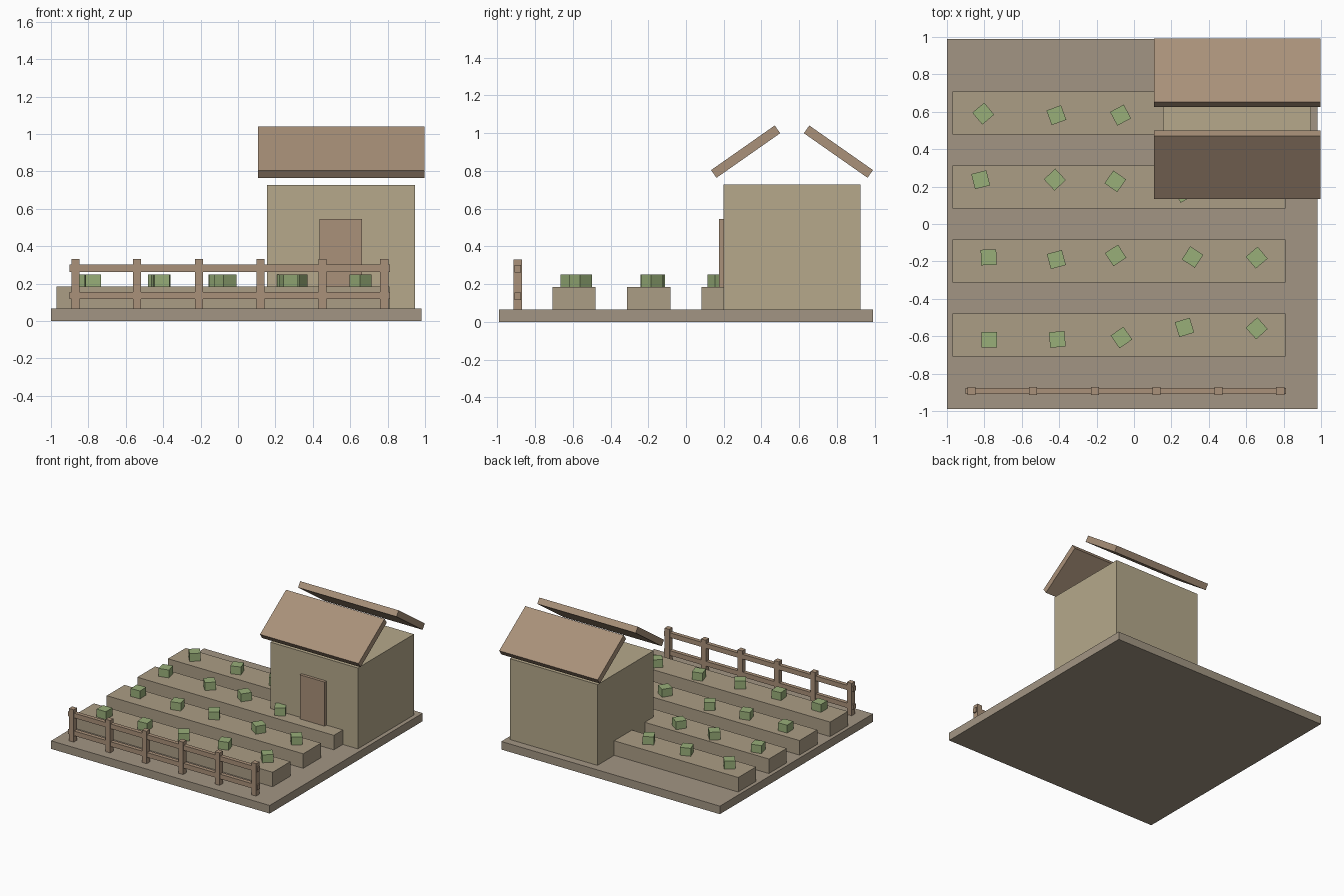
import bpy
from math import radians

if "Cube" in bpy.data.objects:
    bpy.data.objects.remove(bpy.data.objects["Cube"])


def material(name, r, g, b):
    m = bpy.data.materials.new(name)
    m.diffuse_color = (*[(c / 255) ** 2.2 for c in (r, g, b)], 1)
    m.use_nodes = True
    m.node_tree.nodes["Principled BSDF"].inputs["Base Color"].default_value = m.diffuse_color
    return m


SOIL = material("soil", 161, 148, 130)
BED = material("tilled_soil", 170, 156, 132)
WALL = material("wall", 180, 167, 138)
WOOD = material("wood", 168, 144, 121)
LEAF = material("leaf", 151, 173, 120)


def box(name, centre, size, mat, rot=(0, 0, 0)):
    bpy.ops.mesh.primitive_cube_add(size=1, location=centre,
                                    rotation=[radians(a) for a in rot])
    ob = bpy.context.object
    ob.name = name
    ob.scale = size
    bpy.ops.object.transform_apply(location=False, rotation=False, scale=True)
    ob.data.materials.append(mat)
    return ob


GROUND = 0.066
BED_TOP = 0.185

# ground slab
box("ground_slab", (-0.01, 0, GROUND / 2), (1.98, 1.98, GROUND), SOIL)

# raised planting beds
for i in range(4):
    box(f"planting_bed_{i + 1}", (-0.08, -0.594 + 0.396 * i, (GROUND + BED_TOP) / 2),
        (1.78, 0.23, BED_TOP - GROUND), BED)

# crops: x, y, turn in degrees
crops = [
    (-0.775, -0.62, 0), (-0.41, -0.617, 5), (-0.067, -0.607, 35), (0.27, -0.553, 17), (0.656, -0.558, 42),
    (-0.777, -0.178, 2), (-0.415, -0.19, 15), (-0.098, -0.168, 33), (0.313, -0.177, 57), (0.656, -0.18, 40),
    (-0.82, 0.237, 14), (-0.423, 0.237, 43), (-0.10, 0.228, 55), (0.265, 0.17, 30),
    (-0.806, 0.59, 40), (-0.415, 0.582, 20), (-0.072, 0.582, 28),
]
for i, (x, y, turn) in enumerate(crops):
    box(f"crop_{i + 1}", (x, y, BED_TOP + 0.032), (0.083, 0.083, 0.065), LEAF, (0, 0, turn))

# shed body and door
SHED_X, SHED_Y = 0.55, 0.562
box("shed_walls", (SHED_X, SHED_Y, 0.397), (0.792, 0.726, 0.662), WALL)
box("shed_door", (SHED_X, 0.19, 0.306), (0.226, 0.03, 0.48), WOOD)

# two roof panels, open along the ridge
for name, side in (("front", -1), ("back", 1)):
    box(f"{name}_roof_panel", (SHED_X + 0.002, SHED_Y + side * 0.246, 0.902),
        (0.892, 0.412, 0.05), WOOD, (-35 * side, 0, 0))

# fence posts and rails
for i in range(6):
    box(f"fence_post_{i + 1}", (-0.87 + 0.3304 * i, -0.892, (GROUND + 0.331) / 2),
        (0.043, 0.043, 0.331 - GROUND), WOOD)
for name, z in (("lower", 0.136), ("upper", 0.282)):
    box(f"{name}_fence_rail", (-0.044, -0.892, z), (1.716, 0.032, 0.039), WOOD)
